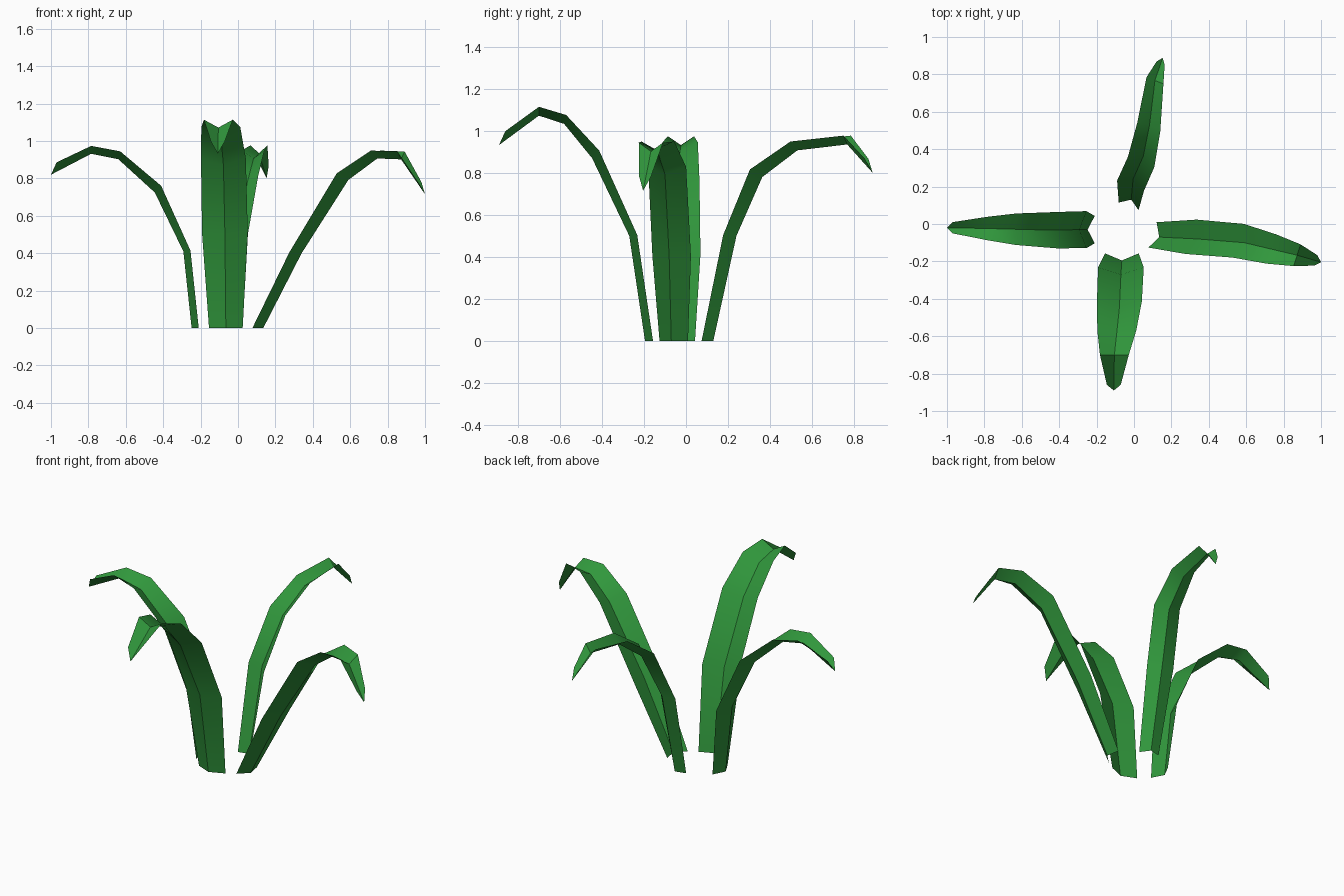
import bpy
import math
from mathutils import Vector

if "Cube" in bpy.data.objects:
    bpy.data.objects.remove(bpy.data.objects["Cube"])

# leaf green
green = bpy.data.materials.new("leaf_green")
green.diffuse_color = (0.03, 0.31, 0.045, 1)
green.use_nodes = True
green.node_tree.nodes["Principled BSDF"].inputs["Base Color"].default_value = green.diffuse_color

# half widths along a leaf, and how far the folded-up edges sit
# inward / above the midrib at each station
WIDTHS = [0.09, 0.122, 0.12, 0.104, 0.077, 0.037]
FOLD = [(0.038, 0), (0.038, 0.004), (0.034, 0.036), (0.01, 0.042), (0, 0.042), (0.03, 0.066)]


def leaf(name, yaw, width, midrib):
    """Arching blade with a V cross-section, swept along its midrib."""
    a = math.radians(yaw)
    outward = Vector((math.cos(a), math.sin(a), 0))
    side = Vector((-math.sin(a), math.cos(a), 0))
    verts, faces = [], []
    for p, w, (inward, up) in zip(midrib, WIDTHS, FOLD):
        mid = Vector(p)
        edge = mid - outward * inward + Vector((0, 0, up))
        verts += [edge + side * w * width, mid, edge - side * w * width]
    for i in range(len(midrib) - 1):
        for j in range(2):
            k = i * 3 + j
            faces.append((k, k + 1, k + 4, k + 3))
    mesh = bpy.data.meshes.new(name)
    mesh.from_pydata(verts, [], faces)
    mesh.materials.append(green)
    obj = bpy.data.objects.new(name, mesh)
    bpy.context.collection.objects.link(obj)
    bpy.ops.object.select_all(action='DESELECT')
    obj.select_set(True)
    bpy.context.view_layer.objects.active = obj
    bpy.ops.object.shade_smooth_by_angle(angle=math.radians(32))


# four leaves around an open centre
leaf("front_leaf", -90, 1.0, [
    (-0.065, -0.195, 0), (-0.07, -0.27, 0.50), (-0.078, -0.447, 0.87),
    (-0.092, -0.58, 1.033), (-0.105, -0.70, 1.072), (-0.108, -0.89, 0.932)])
leaf("left_leaf", 180, 0.81, [
    (-0.248, -0.03, 0), (-0.292, -0.03, 0.41), (-0.445, -0.033, 0.725),
    (-0.64, -0.028, 0.903), (-0.785, -0.024, 0.932), (-1.0, -0.02, 0.82)])
leaf("right_leaf", -18, 0.79, [
    (0.135, -0.07, 0), (0.34, -0.08, 0.40), (0.59, -0.1, 0.792),
    (0.745, -0.137, 0.907), (0.872, -0.167, 0.902), (1.0, -0.204, 0.715)])
leaf("back_leaf", 69, 0.63, [
    (-0.015, 0.13, 0), (-0.005, 0.24, 0.50), (0.05, 0.363, 0.78),
    (0.083, 0.53, 0.907), (0.112, 0.767, 0.935), (0.153, 0.888, 0.80)])
